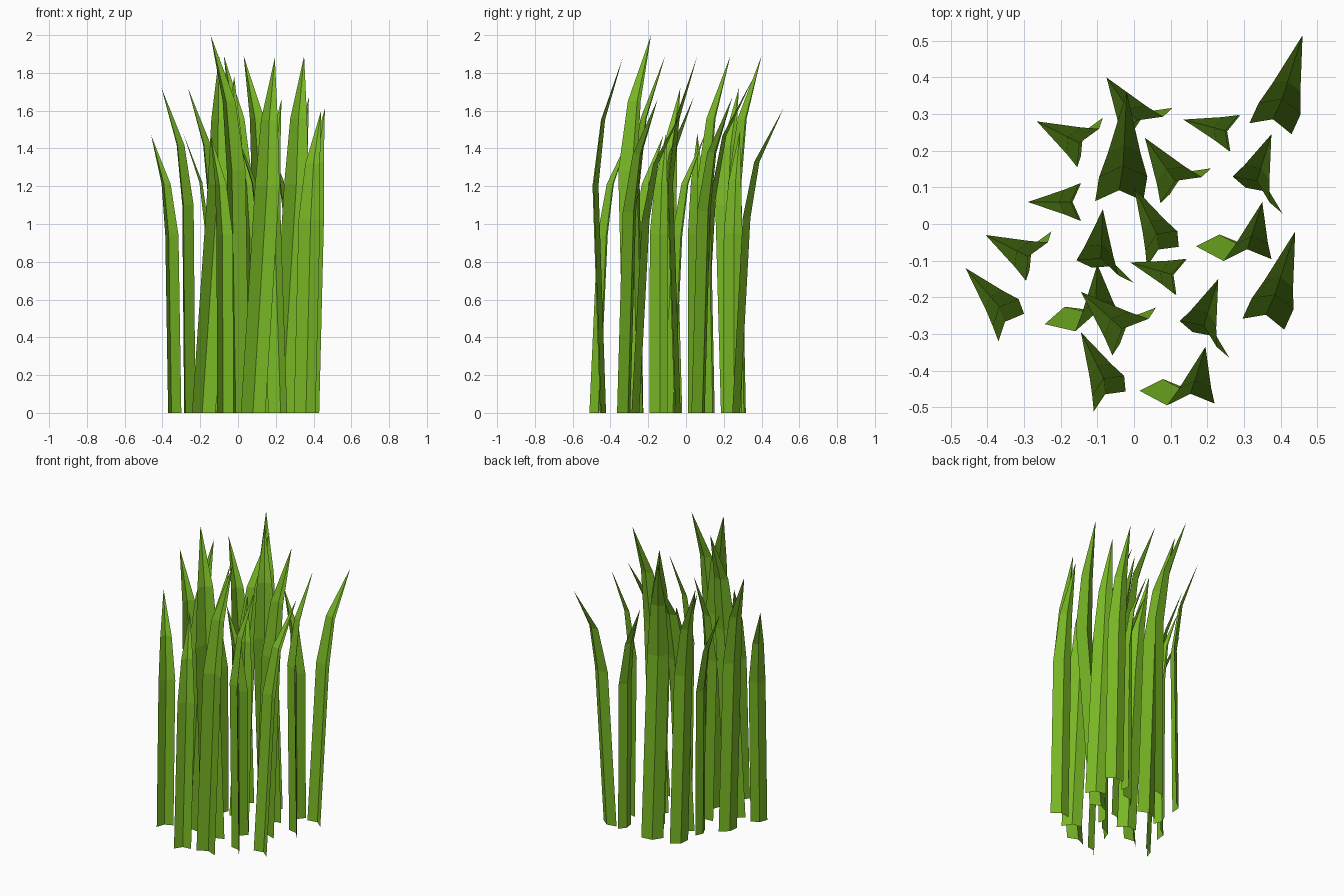
import bpy
from mathutils import Vector, Matrix
from math import radians

if "Cube" in bpy.data.objects:
    bpy.data.objects.remove(bpy.data.objects["Cube"])

green = bpy.data.materials.new("grass green")
green.diffuse_color = (0.19, 0.48, 0.018, 1)
green.use_nodes = True
green.node_tree.nodes["Principled BSDF"].inputs["Base Color"].default_value = green.diffuse_color

# Blade kinds: height, then plan offsets from the tip:
# left foot, right foot, and lean of the lower stalk
KINDS = {
    "A": (1.88, (-.18, -.12), (-.05, -.115), (.075, -.04)),
    "B": (1.66, (-.07, -.145), (.03, -.215), (-.035, .03)),
    "C": (1.72, (.12, -.095), (.18, .01), (-.01, -.03)),
    "D": (1.48, (.145, -.05), (.145, .05), (-.005, 0)),
    "E": (1.47, (.09, -.20), (.16, -.125), (-.015, .04)),
    "F": (1.61, (-.145, -.24), (-.03, -.27), (.025, .055)),
}

# Blades: kind, tip x, tip y, height, turn in degrees
BLADES = [
    ("A", .35, .06, 1.89, 0), ("A", .195, -.335, 1.88, 0), ("A", -.10, -.11, 1.89, 15),
    ("B", .375, .245, 1.67, 0), ("B", .23, -.15, 1.66, 0), ("B", -.085, .04, 1.67, 15),
    ("C", -.265, .28, 1.72, 0), ("C", -.405, -.03, 1.72, 0), ("C", -.145, -.185, 2.0, -15),
    ("C", .03, .235, 1.89, -28), ("C", -.075, .40, 1.89, -28),
    ("D", -.29, .06, 1.48, 0), ("D", -.01, -.105, 1.48, -16), ("D", .135, .285, 1.49, -15),
    ("E", -.46, -.12, 1.47, 0), ("E", 0, .10, 1.47, -15), ("E", -.145, -.295, 1.47, -15),
    ("F", .46, .515, 1.61, 0), ("F", .44, -.02, 1.60, 0), ("F", -.02, .36, 1.78, 15),
]


def blade(i, kind, x, y, height, turn):
    """A folded leaf: straight stalk, one bend, then a pointed tip."""
    h0, left, right, lean = KINDS[kind]
    turn_mat = Matrix.Rotation(radians(turn), 2) * (height / h0)
    left, right, lean = (turn_mat @ Vector(v) for v in (left, right, lean))
    tip = Vector((x, y))
    half = (right - left) / 2
    foot = tip + (left + right) / 2
    # the fold points towards the tip
    fold = Vector((-half.y, half.x))
    if fold.dot(tip - foot) < 0:
        fold = -fold
    fold *= 0.45
    knee = foot + lean
    bend = knee.lerp(tip, 0.28)
    verts = []
    for centre, size, z in ((foot, 1, 0), (knee, 1, .64), (bend, .68, .825)):
        for side, out in ((-1, -.3), (0, .7), (1, -.3)):
            p = centre + half * side * size + fold * max(out, 0) / .7 * size
            verts.append((p.x, p.y, z * height))
    verts.append((tip.x, tip.y, height))
    faces = [(r + c, r + c + 1, r + c + 4, r + c + 3) for r in (0, 3) for c in (0, 1)]
    faces += [(6, 7, 9), (7, 8, 9)]
    # make the faces look outwards on the fold side
    edge = Vector(verts[1][:2]) - Vector(verts[0][:2])
    if Vector((edge.y, -edge.x)).dot(fold) < 0:
        faces = [f[::-1] for f in faces]
    mesh = bpy.data.meshes.new(f"grass_blade_{i:02d}")
    mesh.from_pydata(verts, [], faces)
    mesh.materials.append(green)
    bpy.context.collection.objects.link(bpy.data.objects.new(mesh.name, mesh))


for i, b in enumerate(BLADES, 1):
    blade(i, *b)
